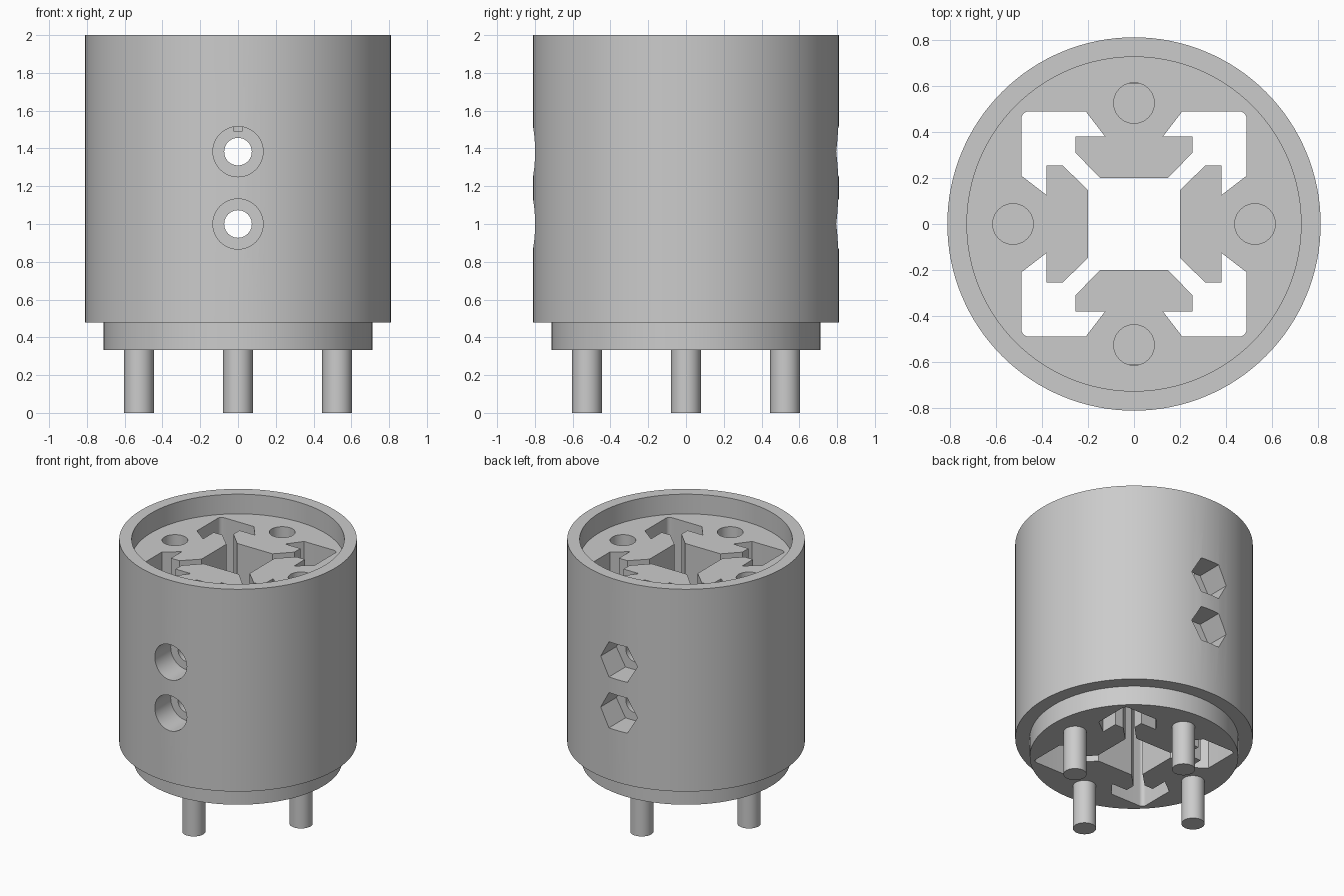
import bpy, bmesh, math
from mathutils import Matrix, Vector

if "Cube" in bpy.data.objects:
    bpy.data.objects.remove(bpy.data.objects["Cube"], do_unlink=True)

grey = bpy.data.materials.new("light grey")
grey.use_nodes = True
grey.diffuse_color = (0.6, 0.6, 0.6, 1)
grey.node_tree.nodes["Principled BSDF"].inputs["Base Color"].default_value = (0.6, 0.6, 0.6, 1)

PIN_OFFSET = 0.525
BODY_R, FLOOR_Z, BASE_Z = 0.81, 1.852, 0.333


def finish(name, bm):
    bmesh.ops.recalc_face_normals(bm, faces=bm.faces)
    mesh = bpy.data.meshes.new(name)
    bm.to_mesh(mesh)
    bm.free()
    obj = bpy.data.objects.new(name, mesh)
    bpy.context.collection.objects.link(obj)
    mesh.materials.append(grey)
    return obj


def lathe(name, profile, sides):
    """Solid of revolution around z from an open (radius, height) profile."""
    bm = bmesh.new()
    rings = []
    for r, z in profile:
        rings.append([bm.verts.new((r * math.cos(math.tau * i / sides),
                                    r * math.sin(math.tau * i / sides), z))
                      for i in range(sides)])
    for a, b in zip(rings, rings[1:]):
        for i in range(sides):
            j = (i + 1) % sides
            bm.faces.new((a[i], a[j], b[j], b[i]))
    bm.faces.new(rings[0])
    bm.faces.new(rings[-1])
    return finish(name, bm)


def prism(name, points, z0, z1):
    """Straight extrusion of a flat outline."""
    bm = bmesh.new()
    face = bm.faces.new([bm.verts.new((x, y, z0)) for x, y in points])
    top = bmesh.ops.extrude_face_region(bm, geom=[face])["geom"]
    bmesh.ops.translate(bm, vec=(0, 0, z1 - z0),
                        verts=[v for v in top if isinstance(v, bmesh.types.BMVert)])
    return finish(name, bm)


def rod_along_y(name, r, sides, y0, y1, z):
    """Prism with its axis on y, first corner pointing along x."""
    obj = lathe(name, [(r, y0), (r, y1)], sides)
    obj.data.transform(Matrix.Translation((0, 0, z)) @ Matrix.Rotation(-math.pi / 2, 4, 'X'))
    return obj


def smooth(obj):
    bpy.ops.object.select_all(action='DESELECT')
    obj.select_set(True)
    bpy.context.view_layer.objects.active = obj
    bpy.ops.object.shade_smooth_by_angle(angle=math.radians(25))


# Stepped body with spigot below and matching recess on top
body = lathe("body", [(0.711, BASE_Z), (0.711, 0.478), (BODY_R, 0.478),
                      (BODY_R, 2), (0.725, 2), (0.725, FLOOR_Z)], 128)

# Rail-shaped channel: one quadrant of the outline, repeated four times
half = [(0.2, 0.147), (0.309, 0.254), (0.38, 0.254), (0.38, 0.126), (0.488, 0.209)]
corner = [(0.458 + 0.03 * math.cos(a), 0.458 + 0.03 * math.sin(a))
          for a in [math.pi / 2 * i / 6 for i in range(7)]]
quadrant = half + corner + [(y, x) for x, y in reversed(half)]
outline = []
for k in range(4):
    turn = Matrix.Rotation(k * math.pi / 2, 2)
    outline += [tuple(turn @ Vector(p)) for p in quadrant]
cutters = [prism("channel_cutter", outline, 0.1, 2.2)]

# Pins below, sockets above
for k, side in enumerate(("left", "back", "right", "front")):
    a = k * math.pi / 2
    place = Matrix.Translation((PIN_OFFSET * math.cos(a), PIN_OFFSET * math.sin(a), 0))
    pin = lathe(side + "_pin", [(0.079, 0), (0.079, BASE_Z + 0.01)], 48)
    pin.data.transform(place)
    smooth(pin)
    socket = lathe("socket_cutter", [(0.088, FLOOR_Z - 0.36), (0.088, 2.1)], 48)
    socket.data.transform(place)
    cutters.append(socket)

# Bolt holes: round counterbore in front, hexagonal nut pocket behind
for z in (1.0, 1.383):
    cutters.append(rod_along_y("bolt_cutter", 0.073, 48, -1, 1, z))
    cutters.append(rod_along_y("head_cutter", 0.133, 48, -1, 0.2 - BODY_R, z))
    cutters.append(rod_along_y("nut_cutter", 0.153, 6, BODY_R - 0.2, 1, z))

# Cut everything out of the body
bpy.context.view_layer.objects.active = body
for cutter in cutters:
    cutter.hide_render = True
    mod = body.modifiers.new("cut", 'BOOLEAN')
    mod.operation = 'DIFFERENCE'
    mod.solver = 'EXACT'
    mod.object = cutter
    bpy.context.view_layer.objects.active = body
    bpy.ops.object.modifier_apply(modifier=mod.name)
    bpy.data.objects.remove(cutter, do_unlink=True)
smooth(body)
